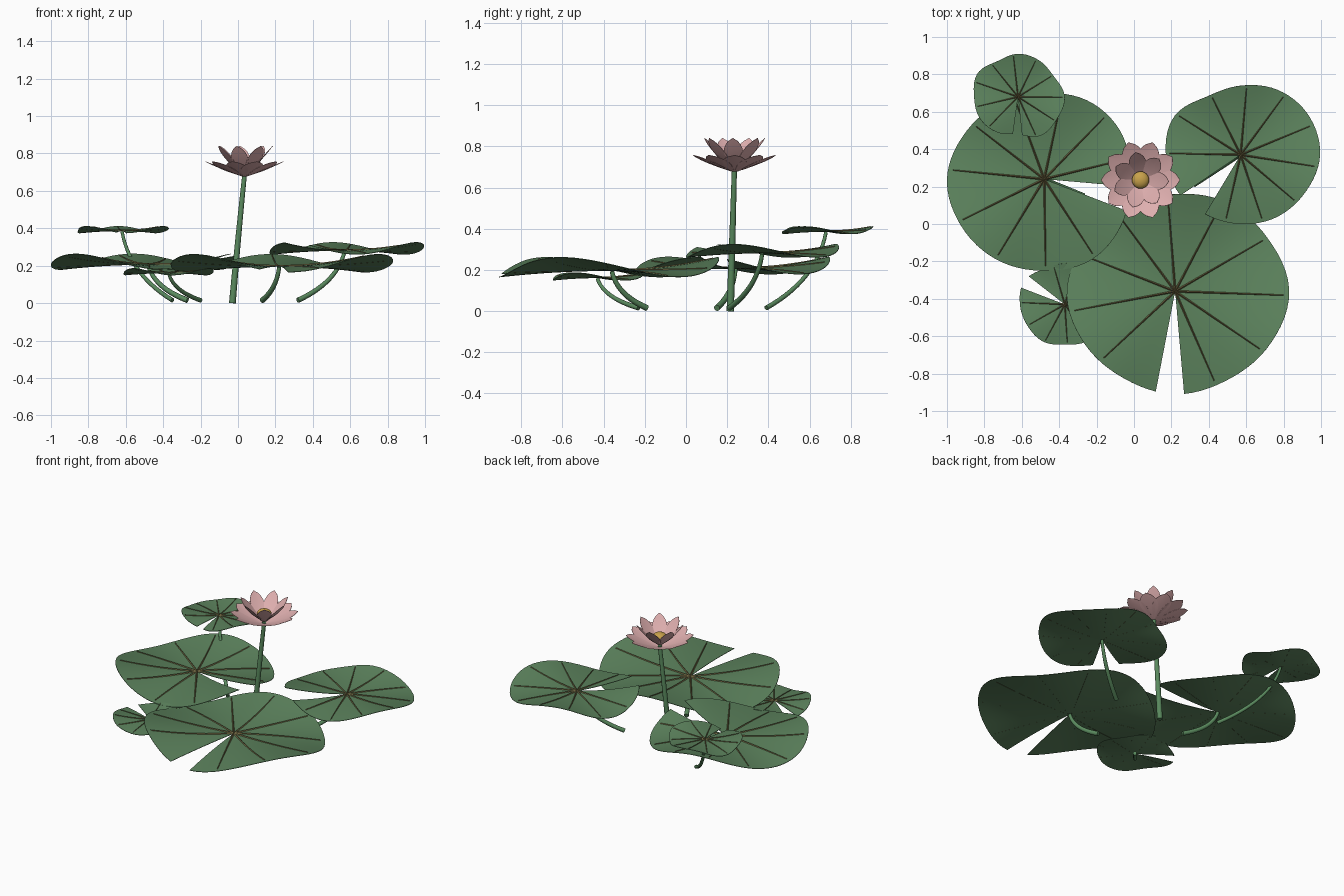
import bpy, bmesh, math
from math import sin, cos, pi, radians
from mathutils import Vector

cube = bpy.data.objects.get("Cube")
if cube:
    bpy.data.objects.remove(cube, do_unlink=True)


def material(name, rgb):
    m = bpy.data.materials.new(name)
    m.use_nodes = True
    m.diffuse_color = (*rgb, 1)
    m.node_tree.nodes["Principled BSDF"].inputs["Base Color"].default_value = (*rgb, 1)
    return m


leaf_green = material("leaf green", (0.107, 0.225, 0.109))
stem_green = material("stem green", (0.10, 0.25, 0.11))
vein_olive = material("vein olive", (0.15, 0.125, 0.05))
petal_pink = material("petal pink", (0.74, 0.43, 0.43))
core_yellow = material("core yellow", (0.58, 0.36, 0.07))


def finish(name, bm, mat, thickness=0):
    bmesh.ops.remove_doubles(bm, verts=bm.verts, dist=0.0001)
    if thickness:
        bmesh.ops.solidify(bm, geom=bm.faces[:], thickness=thickness)
    bmesh.ops.recalc_face_normals(bm, faces=bm.faces)
    mesh = bpy.data.meshes.new(name)
    bm.to_mesh(mesh)
    bm.free()
    mesh.materials.append(mat)
    mesh.shade_smooth()
    mesh.set_sharp_from_angle(angle=radians(40))
    obj = bpy.data.objects.new(name, mesh)
    bpy.context.collection.objects.link(obj)


def add_grid(bm, rows):
    """Skin a list of equally long rows of points."""
    rows = [[bm.verts.new(p) for p in row] for row in rows]
    for a, b in zip(rows, rows[1:]):
        for i in range(len(a) - 1):
            bm.faces.new((a[i], a[i + 1], b[i + 1], b[i]))


def tube(name, points, radii):
    bm = bmesh.new()
    rows = []
    for i, p in enumerate(points):
        along = points[min(i + 1, len(points) - 1)] - points[max(i - 1, 0)]
        side = along.cross(Vector((0, 1, 0))).normalized()
        up = side.cross(along).normalized()
        rows.append([p + radii[i] * (side * cos(k * pi / 6) + up * sin(k * pi / 6))
                     for k in range(13)])
    add_grid(bm, rows)
    for row in (rows[0], rows[-1]):
        bm.faces.new([bm.verts.new(p) for p in row[:-1]])
    finish(name, bm, stem_green)


def bezier(a, b, c, steps=14):
    ts = [i / steps for i in range(steps + 1)]
    return [a * (1 - t) ** 2 + b * 2 * t * (1 - t) + c * t * t for t in ts]


def lily_pad(name, centre, root, notch, crest, wave, radii, stem_radius, vein_width):
    """A notched wavy leaf, with radii given every 30 degrees, its veins and its stem."""
    centre = Vector(centre)

    def rim(angle):
        f = (angle % 360) / 30
        i = int(f)
        t = f - i
        p = [radii[(i + k) % 12] for k in (-1, 0, 1, 2)]
        return p[1] + 0.5 * t * (p[2] - p[0] + t * (2 * p[0] - 5 * p[1] + 4 * p[2] - p[3]
                                 + t * (3 * (p[1] - p[2]) + p[3] - p[0])))

    def surface(angle, s):
        r = rim(angle) * s
        z = wave * s ** 2 * (cos(radians(3 * (angle - crest))) + 0.35)
        return centre + Vector((r * cos(radians(angle)), r * sin(radians(angle)), z))

    # blade
    start, end = notch[1], notch[0] + 360
    bm = bmesh.new()
    add_grid(bm, [[surface(start + (end - start) * i / 72, j / 10) for i in range(73)]
                  for j in range(11)])
    finish(name, bm, leaf_green, 0.003)

    # veins: tapering ridges that follow the blade
    bm = bmesh.new()
    for v in range(10):
        angle = start + (end - start) * (v + 0.58) / 10.7
        side = Vector((-sin(radians(angle)), cos(radians(angle)), 0))
        rows = []
        for j in range(13):
            s = 0.95 * j / 12
            p = surface(angle, s)
            w = vein_width * (1 - 0.5 * s)
            rows.append([p - side * w, p + Vector((0, 0, 0.004 + w * 0.6)), p + side * w])
        add_grid(bm, rows)
    finish(name + "_veins", bm, vein_olive)

    # stem
    base = Vector((*root, 0.015))
    elbow = base.lerp(centre, 0.85)
    elbow.z = centre.z * 0.4
    points = bezier(base, elbow, centre - Vector((0, 0, 0.002)))
    tube(name + "_stem", points, [stem_radius * (1 - 0.02 * i) for i in range(len(points))])


lily_pad("front_pad", (0.22, -0.36, 0.195), (0.13, -0.19), (259, 275), 215, 0.048,
         (.61, .57, .55, .52, .52, .54, .58, .56, .54, .55, .55, .58), 0.015, 0.009)
lily_pad("left_pad", (-0.48, 0.24, 0.205), (-0.27, 0.15), (339, 355), 220, 0.042,
         (.46, .48, .48, .46, .47, .49, .52, .51, .5, .49, .5, .48), 0.015, 0.009)
lily_pad("right_pad", (0.57, 0.37, 0.28), (0.32, 0.21), (214, 239), 340, 0.032,
         (.425, .42, .4, .37, .36, .41, .4, .39, .37, .37, .385, .4), 0.014, 0.008)
lily_pad("back_small_pad", (-0.62, 0.68, 0.385), (-0.35, 0.39), (262, 276), 215, 0.018,
         (.25, .22, .225, .23, .22, .25, .235, .235, .22, .2, .24, .24), 0.012, 0.006)
lily_pad("front_small_pad", (-0.37, -0.43, 0.16), (-0.2, -0.23), (142, 159), 215, 0.018,
         (.24, .24, .24, .22, .22, .25, .24, .23, .23, .215, .23, .24), 0.012, 0.006)

# flower stem
flower = Vector((0.035, 0.235, 0.685))
stalk = bezier(Vector((-0.03, 0.215, 0)), Vector((0.0, 0.225, 0.35)), flower)
tube("flower_stem", stalk, [0.018 - 0.0004 * i for i in range(len(stalk))])


def petal_ring(name, count, phase, reach, rise, lift, width):
    """A ring of pointed, gently cupped petals."""
    bm = bmesh.new()
    for n in range(count):
        a = radians(phase + 360 * n / count)
        out, side = Vector((cos(a), sin(a), 0)), Vector((-sin(a), cos(a), 0))
        rows = []
        for j in range(11):
            t = j / 10
            half = width * (0.2 + 0.8 * sin(pi * min(t / 1.2, 0.5)) ** 1.5)
            if t > 0.6:
                half = width * (1 - ((t - 0.6) / 0.4) ** 2) ** 0.75
            spine = flower + out * (0.01 + (reach - 0.01) * t)
            spine.z += lift + rise * (0.75 * t + 0.25 * t * t)
            rows.append([spine + side * half * u + Vector((0, 0, 0.07 * half * u * u))
                         for u in (-1, -0.5, 0, 0.5, 1)])
        add_grid(bm, rows)
    finish(name, bm, petal_pink, 0.002)


petal_ring("outer_petals", 10, 0, 0.212, 0.08, -0.008, 0.058)
petal_ring("inner_petals", 7, 100, 0.152, 0.147, 0.008, 0.046)

# flower core
bm = bmesh.new()
bmesh.ops.create_uvsphere(bm, u_segments=24, v_segments=12, radius=0.046)
bmesh.ops.scale(bm, vec=(1, 1, 0.65), verts=bm.verts)
bmesh.ops.translate(bm, vec=flower + Vector((0, 0, 0.06)), verts=bm.verts)
finish("flower_core", bm, core_yellow)
